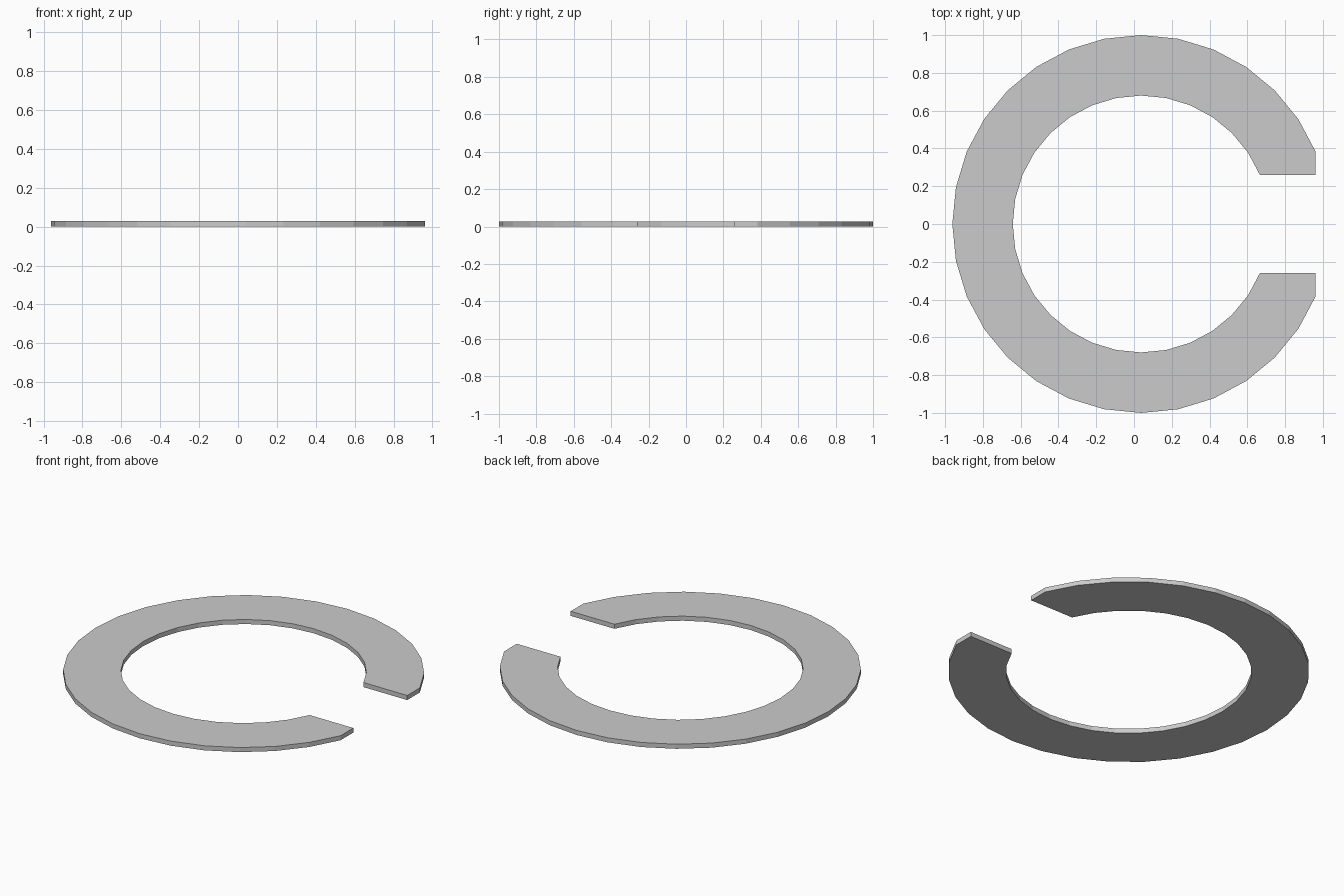
import bpy, bmesh, math

if "Cube" in bpy.data.objects:
    bpy.data.objects.remove(bpy.data.objects["Cube"])

R_OUT, R_IN, THICK = 1.0, 0.68, 0.028
STEP = math.tau / 32
CX = (1 - math.cos(2 * STEP)) / 2   # centres the open ring on x = 0

bm = bmesh.new()


def point(radius, i):
    return bm.verts.new((CX + radius * math.cos(i * STEP), radius * math.sin(i * STEP), 0))


# Flat open band: 28 of 32 segments
outer = [point(R_OUT, i) for i in range(2, 31)]
inner = [point(R_IN, i) for i in range(2, 31)]
for i in range(28):
    bm.faces.new((inner[i], outer[i], outer[i + 1], inner[i + 1]))

# Squared-off tips on both sides of the gap
for k in (0, -1):
    corner = bm.verts.new((outer[k].co.x, inner[k].co.y, 0))
    bm.faces.new((inner[k], corner, outer[k]))

# Thicken upwards
result = bmesh.ops.extrude_face_region(bm, geom=bm.faces[:], use_keep_orig=True)
top = [v for v in result["geom"] if isinstance(v, bmesh.types.BMVert)]
bmesh.ops.translate(bm, verts=top, vec=(0, 0, THICK))
bmesh.ops.recalc_face_normals(bm, faces=bm.faces[:])

mesh = bpy.data.meshes.new("open_ring")
bm.to_mesh(mesh)
bm.free()
bpy.context.collection.objects.link(bpy.data.objects.new("open_ring", mesh))
